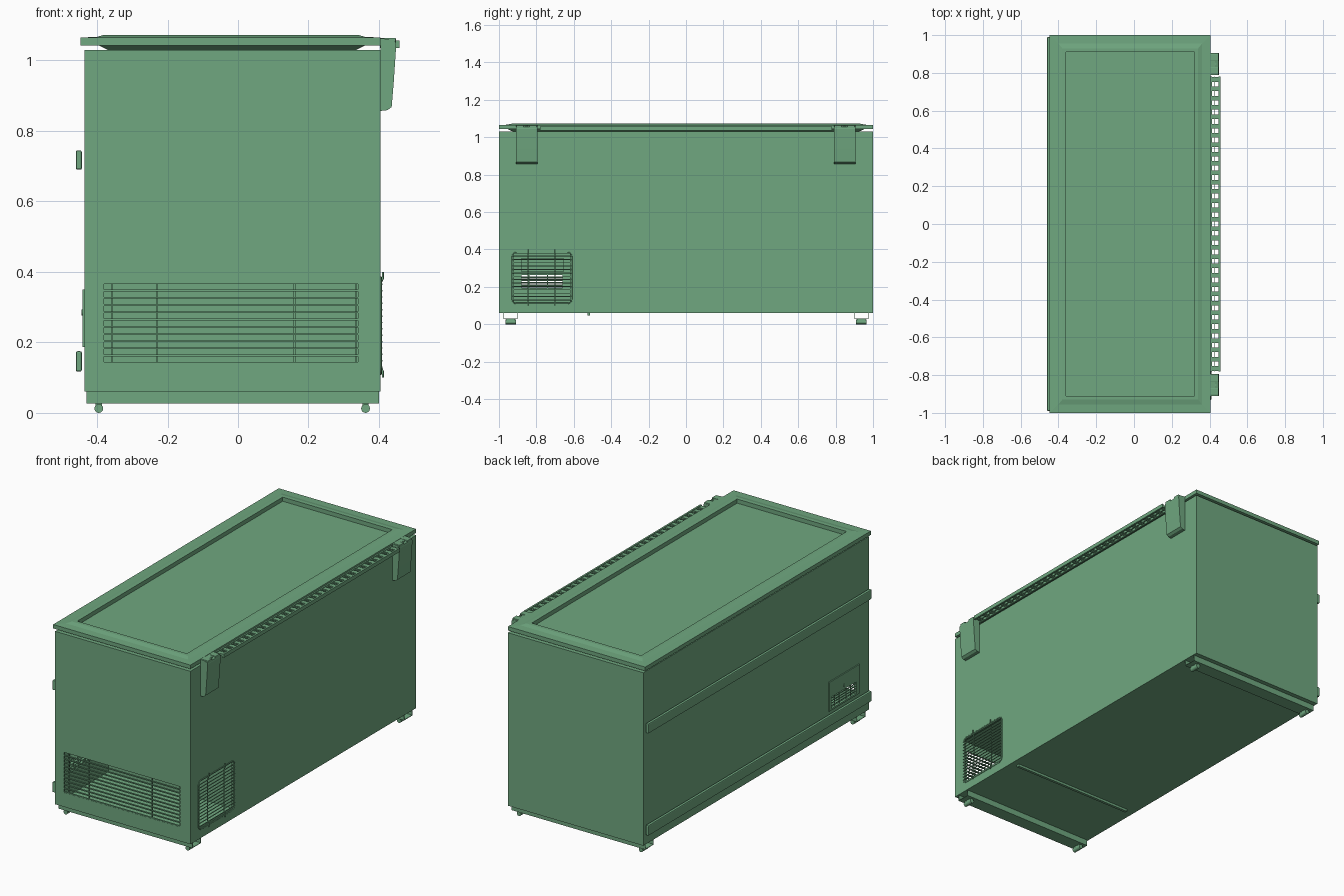
import bpy, bmesh, math
from mathutils import Matrix, Vector

if "Cube" in bpy.data.objects:
    bpy.data.objects.remove(bpy.data.objects["Cube"])

green = bpy.data.materials.new("green_paint")
green.diffuse_color = (0.16, 0.388, 0.214, 1)
green.use_nodes = True
green.node_tree.nodes["Principled BSDF"].inputs["Base Color"].default_value = green.diffuse_color


def link(name, data):
    data.materials.append(green)
    ob = bpy.data.objects.new(name, data)
    bpy.context.collection.objects.link(ob)
    return ob


def mesh_object(name, bm):
    bmesh.ops.recalc_face_normals(bm, faces=bm.faces)
    me = bpy.data.meshes.new(name)
    bm.to_mesh(me)
    bm.free()
    return link(name, me)


def add_box(bm, x0, x1, y0, y1, z0, z1, tilt=None):
    m = Matrix.Translation(((x0 + x1) / 2, (y0 + y1) / 2, (z0 + z1) / 2))
    if tilt:
        m = m @ Matrix.Rotation(tilt[0], 4, tilt[1])
    m = m @ Matrix.Diagonal((x1 - x0, y1 - y0, z1 - z0, 1))
    bmesh.ops.create_cube(bm, size=1, matrix=m)


def boxes(name, specs, bevel=0):
    bm = bmesh.new()
    for s in specs:
        add_box(bm, *s)
    ob = mesh_object(name, bm)
    if bevel:
        mod = ob.modifiers.new("bevel", 'BEVEL')
        mod.width, mod.segments = bevel, 2
    return ob


def cut(target, name, spec):
    c = boxes(name, [spec])
    c.hide_render = True
    c.hide_viewport = True
    mod = target.modifiers.new(name, 'BOOLEAN')
    mod.operation, mod.solver, mod.object = 'DIFFERENCE', 'EXACT', c


def extrude_profile(name, pts, direction):
    bm = bmesh.new()
    f = bm.faces.new([bm.verts.new(p) for p in pts])
    r = bmesh.ops.extrude_face_region(bm, geom=[f])
    vs = [g for g in r["geom"] if isinstance(g, bmesh.types.BMVert)]
    bmesh.ops.translate(bm, verts=vs, vec=Vector(direction))
    # extrusion keeps the first cap, so the solid is closed
    return mesh_object(name, bm)


def wires(name, paths, radius, cyclic=False):
    cu = bpy.data.curves.new(name, 'CURVE')
    cu.dimensions = '3D'
    cu.bevel_depth, cu.bevel_resolution, cu.use_fill_caps = radius, 1, True
    for p in paths:
        s = cu.splines.new('POLY')
        s.points.add(len(p) - 1)
        for pt, co in zip(s.points, p):
            pt.co = (*co, 1)
        s.use_cyclic_u = cyclic
    return link(name, cu)


def cylinder(name, loc, radius, depth, axis=None, segments=16):
    bm = bmesh.new()
    m = Matrix.Translation(loc)
    if axis:
        m = m @ Matrix.Rotation(math.pi / 2, 4, axis)
    bmesh.ops.create_cone(bm, cap_ends=True, segments=segments, radius1=radius,
                          radius2=radius, depth=depth, matrix=m)
    ob = mesh_object(name, bm)
    for p in ob.data.polygons:
        p.use_smooth = len(p.vertices) == 4
    return ob


# cabinet with a hollow machine compartment and three vent openings
cabinet = boxes("cabinet", [(-0.435, 0.405, -1, 1, 0.06, 1.03)])
cut(cabinet, "compartment_cutter", (-0.425, 0.395, -0.99, -0.54, 0.07, 0.42))
cut(cabinet, "end_vent_cutter", (-0.38, 0.34, -1.05, -0.95, 0.14, 0.37))
cut(cabinet, "rear_vent_cutter", (0.35, 0.45, -0.92, -0.62, 0.12, 0.378))
cut(cabinet, "control_vent_cutter", (-0.5, -0.40, -0.88, -0.66, 0.195, 0.262))

# lid: stacked rectangles forming gasket, flange, raised rim and recessed panel
rings = [(-0.37, 0.335, 0.925, 1.03), (-0.395, 0.362, 0.952, 1.043),
         (-0.447, 0.405, 1.0, 1.043), (-0.447, 0.405, 1.0, 1.065),
         (-0.40, 0.36, 0.955, 1.067), (-0.38, 0.34, 0.93, 1.073),
         (-0.36, 0.32, 0.91, 1.073), (-0.36, 0.32, 0.91, 1.05)]
bm = bmesh.new()
loops = [[bm.verts.new(p) for p in ((a, -y, z), (b, -y, z), (b, y, z), (a, y, z))]
         for a, b, y, z in rings]
for lo, hi in zip(loops, loops[1:]):
    for i in range(4):
        j = (i + 1) % 4
        bm.faces.new((lo[i], lo[j], hi[j], hi[i]))
bm.faces.new(loops[0][::-1])
bm.faces.new(loops[-1])
mesh_object("lid", bm)

# bumper rails standing off the long side
for name, z0, z1 in (("upper_bumper", 0.69, 0.745), ("lower_bumper", 0.117, 0.175)):
    boxes(name, [(-0.46, -0.443, -0.99, 0.99, z0, z1)], 0.005)

# hinges
hinge = [(0.405, 0.857), (0.424, 0.859), (0.436, 0.868), (0.442, 0.94), (0.449, 1.045),
         (0.447, 1.054), (0.43, 1.06), (0.405, 1.063)]
for side, y0 in (("near", -0.91), ("far", 0.79)):
    extrude_profile(side + "_hinge", [(x, y0, z) for x, z in hinge], (0, 0.115, 0))
    boxes(side + "_hinge_knuckles",
          [(0.402, 0.448, y0 + a, y0 + b, 1.04, 1.064)
           for a, b in ((0.004, 0.042), (0.073, 0.111))], 0.003)
    cylinder(side + "_hinge_bolt", (0.432, y0 + 0.058, 1.06), 0.006, 0.006, None, 10)

# ladder-like spacer along the back edge
N = 32
rungs = [(0.405, 0.45, y - 0.012, y + 0.012, 1.04, 1.053)
         for y in (-0.765 + 1.53 * i / (N - 1) for i in range(N))]
boxes("back_spacer", rungs + [(0.448, 0.458, -0.78, 0.78, 1.035, 1.056),
                              (0.425, 0.43, -0.78, 0.78, 1.038, 1.053),
                              (0.403, 0.413, -0.78, 0.78, 1.035, 1.056)])

# end grille: horizontal slats with upright stays
slats = [(-0.381, 0.341, -0.999, -0.991, z - 0.0025, z + 0.0025)
         for z in (0.142 + 0.226 * i / 11 for i in range(12))]
stays = [(x - 0.0025, x + 0.0025, -0.993, -0.987, 0.138, 0.372)
         for x in (-0.357, -0.23, 0.16, 0.335)]
boxes("end_grille", slats + stays)

# rear wire grille with rounded frame and two long uprights
frame = []
for cy, cz, a0 in ((-0.635, 0.36, 0), (-0.905, 0.36, 90), (-0.905, 0.135, 180), (-0.635, 0.135, 270)):
    for k in range(5):
        a = math.radians(a0 + 22.5 * k)
        frame.append((0.405, cy + 0.025 * math.cos(a), cz + 0.025 * math.sin(a)))
wires("rear_grille_frame", [frame], 0.003, True)
wires("rear_grille_wires",
      [[(0.408, -0.928, z), (0.408, -0.612, z)]
       for z in (0.13 + 0.235 * i / 13 for i in range(14))], 0.0025)
wires("rear_grille_uprights",
      [[(0.411, y, 0.10), (0.411, y, 0.118), (0.403, y, 0.135),
        (0.403, y, 0.365), (0.411, y, 0.382), (0.411, y, 0.40)] for y in (-0.845, -0.70)], 0.003)

# control panel with slatted lower vent, inner box and dial
boxes("control_panel", [(-0.441, -0.434, -0.91, -0.64, 0.262, 0.35),
                        (-0.441, -0.434, -0.91, -0.64, 0.187, 0.197),
                        (-0.441, -0.434, -0.91, -0.88, 0.197, 0.262),
                        (-0.441, -0.434, -0.66, -0.64, 0.197, 0.262)])
boxes("control_vent_slats",
      [(-0.440, -0.428, -0.882, -0.658, z, z + 0.003, (0.5, 'Y'))
       for z in (0.206, 0.220, 0.234, 0.248)]
      + [(-0.434, -0.430, y - 0.002, y + 0.002, 0.195, 0.264)
         for y in (-0.84, -0.80, -0.74, -0.70)])
boxes("control_box", [(-0.43, -0.38, -0.88, -0.655, 0.28, 0.355)])
cylinder("control_dial", (-0.441, -0.775, 0.285), 0.009, 0.005, 'Y')

# folded skid channels with rollers
for side, s in (("near", -1), ("far", 1)):
    section = [(0.90, 0.06), (0.90, 0.027), (0.975, 0.027), (0.975, 0.06),
               (0.972, 0.06), (0.972, 0.030), (0.903, 0.030), (0.903, 0.06)]
    extrude_profile(side + "_skid", [(-0.43, s * y, z) for y, z in section], (0.83, 0, 0))
    for end, x in (("front", -0.395), ("back", 0.362)):
        cylinder(f"{side}_{end}_roller", (x, s * 0.937, 0.0125), 0.0125, 0.055, 'X')
        boxes(f"{side}_{end}_roller_mount",
              [(x - 0.009, x + 0.009, s * 0.937 - 0.022, s * 0.937 + 0.022, 0.017, 0.03)])

# brace under the floor
boxes("floor_brace", [(-0.38, 0.37, -0.527, -0.512, 0.047, 0.061)])
